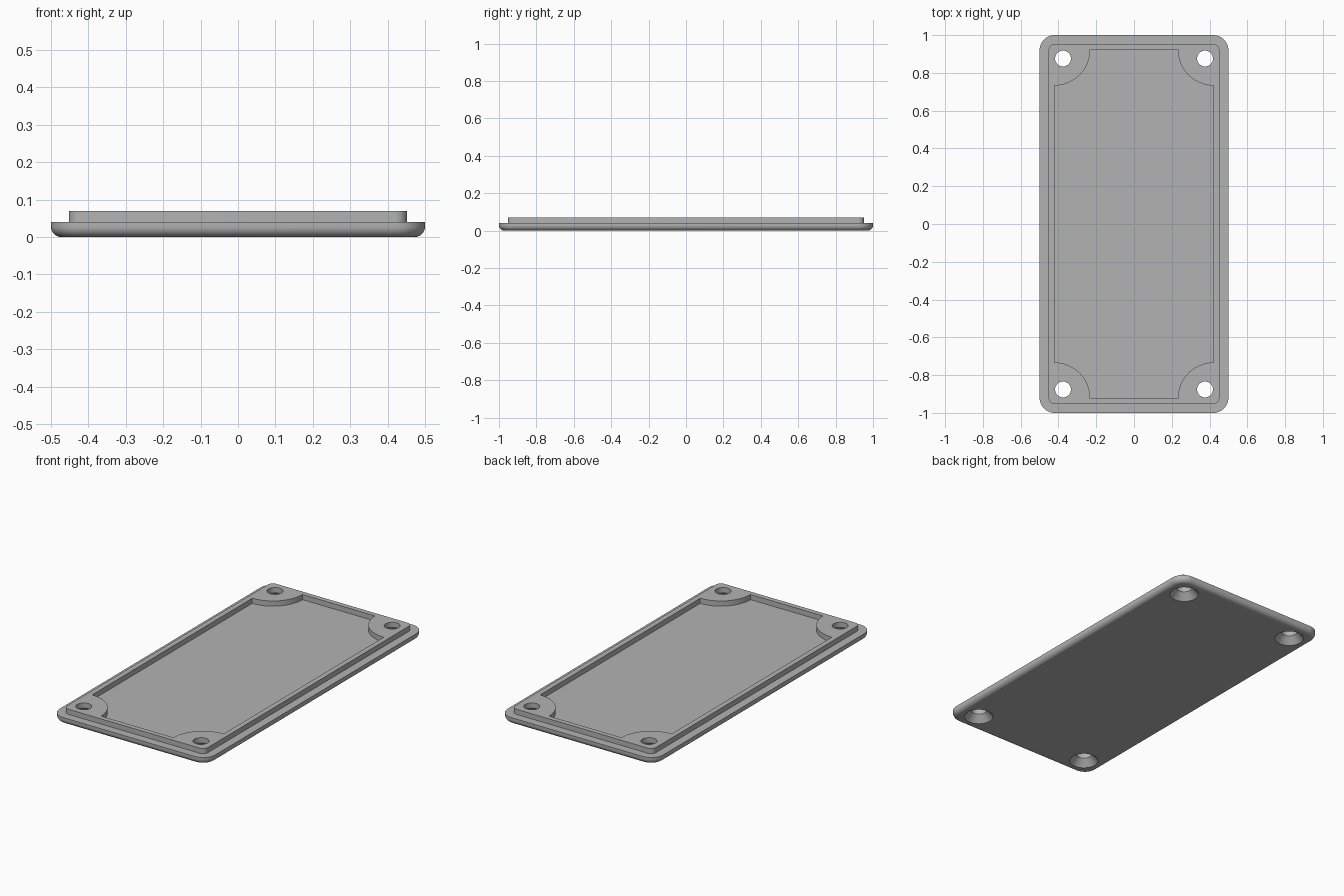
import bpy, bmesh
from math import cos, sin, pi, radians

if "Cube" in bpy.data.objects:
    bpy.data.objects.remove(bpy.data.objects["Cube"])

ARC = 12                      # segments per quarter turn
PLATE_Z, RIM_Z = 0.04, 0.07
FILLET = 0.028

grey = bpy.data.materials.new("light_grey")
grey.use_nodes = True
colour = (0.45, 0.45, 0.45, 1)
grey.diffuse_color = colour
grey.node_tree.nodes["Principled BSDF"].inputs["Base Color"].default_value = colour


def outline(hx, hy, r, notched=False):
    """Rectangle with rounded corners, or with quarter circles bitten out."""
    points = []
    for q, (sx, sy) in enumerate([(1, 1), (-1, 1), (-1, -1), (1, -1)]):
        inset = 0 if notched else r
        cx, cy = sx * (hx - inset), sy * (hy - inset)
        for i in range(ARC + 1):
            t = i / ARC
            # a bitten corner runs backwards on the opposite side of its centre
            a = (q + 3 - t if notched else q + t) * pi / 2
            points.append((cx + r * cos(a), cy + r * sin(a)))
    return points


def circle(cx, cy, r):
    n = ARC * 4
    return [(cx + r * cos(2 * pi * i / n), cy + r * sin(2 * pi * i / n)) for i in range(n)]


def loft(name, layers):
    """Closed solid through (outline, height) layers of equal point count."""
    bm = bmesh.new()
    rings = [[bm.verts.new((x, y, z)) for x, y in pts] for pts, z in layers]
    for low, high in zip(rings, rings[1:]):
        for i in range(len(low)):
            j = (i + 1) % len(low)
            bm.faces.new((low[i], low[j], high[j], high[i]))
    bm.faces.new(rings[0][::-1])
    bm.faces.new(rings[-1])
    bmesh.ops.recalc_face_normals(bm, faces=bm.faces)
    mesh = bpy.data.meshes.new(name)
    bm.to_mesh(mesh)
    bm.free()
    mesh.materials.append(grey)
    obj = bpy.data.objects.new(name, mesh)
    bpy.context.collection.objects.link(obj)
    return obj


# Cover plate with a filleted underside and a raised inner rim
layers = []
for i in range(9):
    a = i / 8 * pi / 2
    d = FILLET * (1 - sin(a))
    layers.append((outline(0.5 - d, 1 - d, 0.08 - d), FILLET * (1 - cos(a))))
layers.append((outline(0.5, 1, 0.08), PLATE_Z))
layers.append((outline(0.452, 0.952, 0.032), PLATE_Z))
layers.append((outline(0.452, 0.952, 0.032), RIM_Z))
cover = loft("cover_plate", layers)

# Pocket that leaves a round boss in each corner
pocket = outline(0.422, 0.923, 0.19, notched=True)
cutters = [loft("pocket_cutter", [(pocket, PLATE_Z), (pocket, RIM_Z + 0.1)])]

# Countersunk screw holes
for sx in (-1, 1):
    for sy in (-1, 1):
        profile = [(0.078, -0.02), (0.078, 0), (0.042, 0.04), (0.042, 0.1)]
        cutters.append(loft("screw_hole_cutter",
                            [(circle(sx * 0.376, sy * 0.876, r), z) for r, z in profile]))

for cutter in cutters:
    cutter.hide_render = True
    mod = cover.modifiers.new(cutter.name, "BOOLEAN")
    mod.operation = "DIFFERENCE"
    mod.solver = "EXACT"
    mod.object = cutter

# Bake the cuts, then drop the cutters
bpy.context.view_layer.update()
evaluated = cover.evaluated_get(bpy.context.evaluated_depsgraph_get())
baked = bpy.data.meshes.new_from_object(evaluated)
cover.modifiers.clear()
cover.data = baked
for cutter in cutters:
    bpy.data.objects.remove(cutter)

bpy.ops.object.select_all(action="DESELECT")
cover.select_set(True)
bpy.context.view_layer.objects.active = cover
bpy.ops.object.shade_smooth_by_angle(angle=radians(30))
